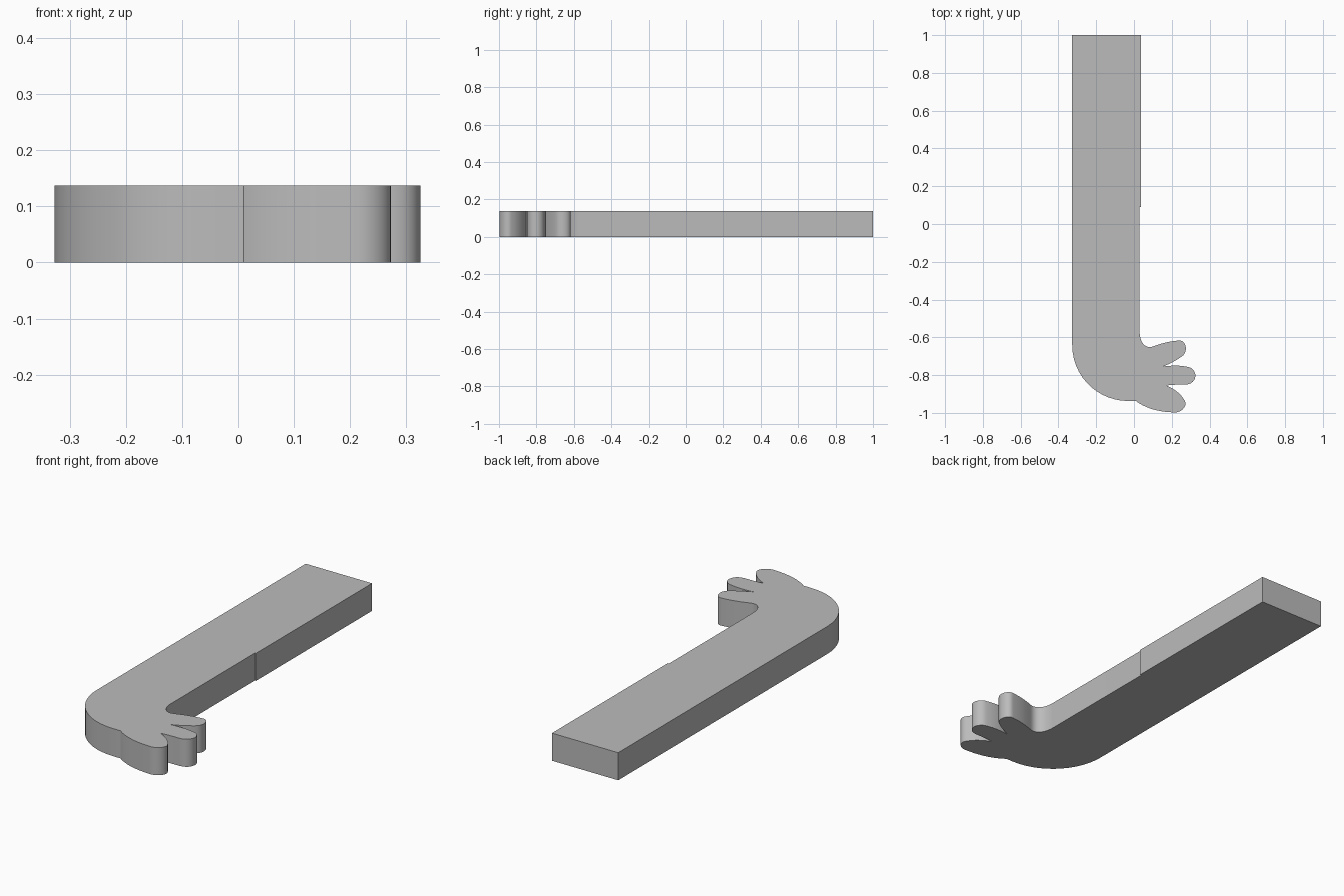
import bpy
import bmesh
from mathutils import Vector
from mathutils.geometry import interpolate_bezier

if "Cube" in bpy.data.objects:
    bpy.data.objects.remove(bpy.data.objects["Cube"], do_unlink=True)

HEIGHT = 0.137

grey = bpy.data.materials.new("plain grey")
grey.use_nodes = True
grey.diffuse_color = (0.5, 0.5, 0.5, 1)
grey.node_tree.nodes["Principled BSDF"].inputs["Base Color"].default_value = (0.5, 0.5, 0.5, 1)

# Outline: each step is a straight corner (1 point) or a Bezier (2 handles and an end)
steps = [
    [(-0.327, -0.64)],                                    # outer straight side
    [(-0.327, -0.81), (-0.19, -0.937), (-0.03, -0.937)],  # rounded heel
    [(0.01, -0.937)],
    [(0.06, -0.975), (0.13, -0.995), (0.205, -0.997)],    # front toe
    [(0.25, -1.005), (0.29, -0.96), (0.265, -0.93)],
    [(0.245, -0.895), (0.21, -0.872), (0.172, -0.855)],
    [(0.21, -0.85), (0.24, -0.85), (0.275, -0.85)],       # middle toe
    [(0.342, -0.846), (0.342, -0.759), (0.275, -0.755)],
    [(0.24, -0.748), (0.20, -0.748), (0.152, -0.755)],
    [(0.19, -0.74), (0.225, -0.722), (0.255, -0.70)],     # back toe
    [(0.29, -0.675), (0.275, -0.61), (0.235, -0.617)],
    [(0.17, -0.623), (0.14, -0.635), (0.095, -0.65)],
    [(0.055, -0.66), (0.03, -0.62), (0.03, -0.57)],       # inner crook
    [(0.03, 0.09)],
    [(0.037, 0.09)],
    [(0.037, 1.0)],
]
outline = [Vector((-0.327, 1.0, 0))]
for step in steps:
    pts = [Vector((*p, 0)) for p in step]
    if len(pts) == 1:
        outline += pts
    else:
        outline += interpolate_bezier(outline[-1], *pts, 14)[1:]

# Extrude the flat shape into a slab
bm = bmesh.new()
base = bm.faces.new([bm.verts.new(p) for p in outline])
extruded = bmesh.ops.extrude_face_region(bm, geom=[base], use_keep_orig=True)
top = [v for v in extruded["geom"] if isinstance(v, bmesh.types.BMVert)]
bmesh.ops.translate(bm, verts=top, vec=(0, 0, HEIGHT))
bmesh.ops.triangulate(bm, faces=[f for f in bm.faces if len(f.verts) > 4])
bmesh.ops.recalc_face_normals(bm, faces=bm.faces)
mesh = bpy.data.meshes.new("leg_and_foot")
bm.to_mesh(mesh)
bm.free()
mesh.materials.append(grey)

leg = bpy.data.objects.new("leg_and_foot", mesh)
bpy.context.collection.objects.link(leg)
bpy.context.view_layer.objects.active = leg
leg.select_set(True)
bpy.ops.object.shade_smooth_by_angle(angle=0.5)
